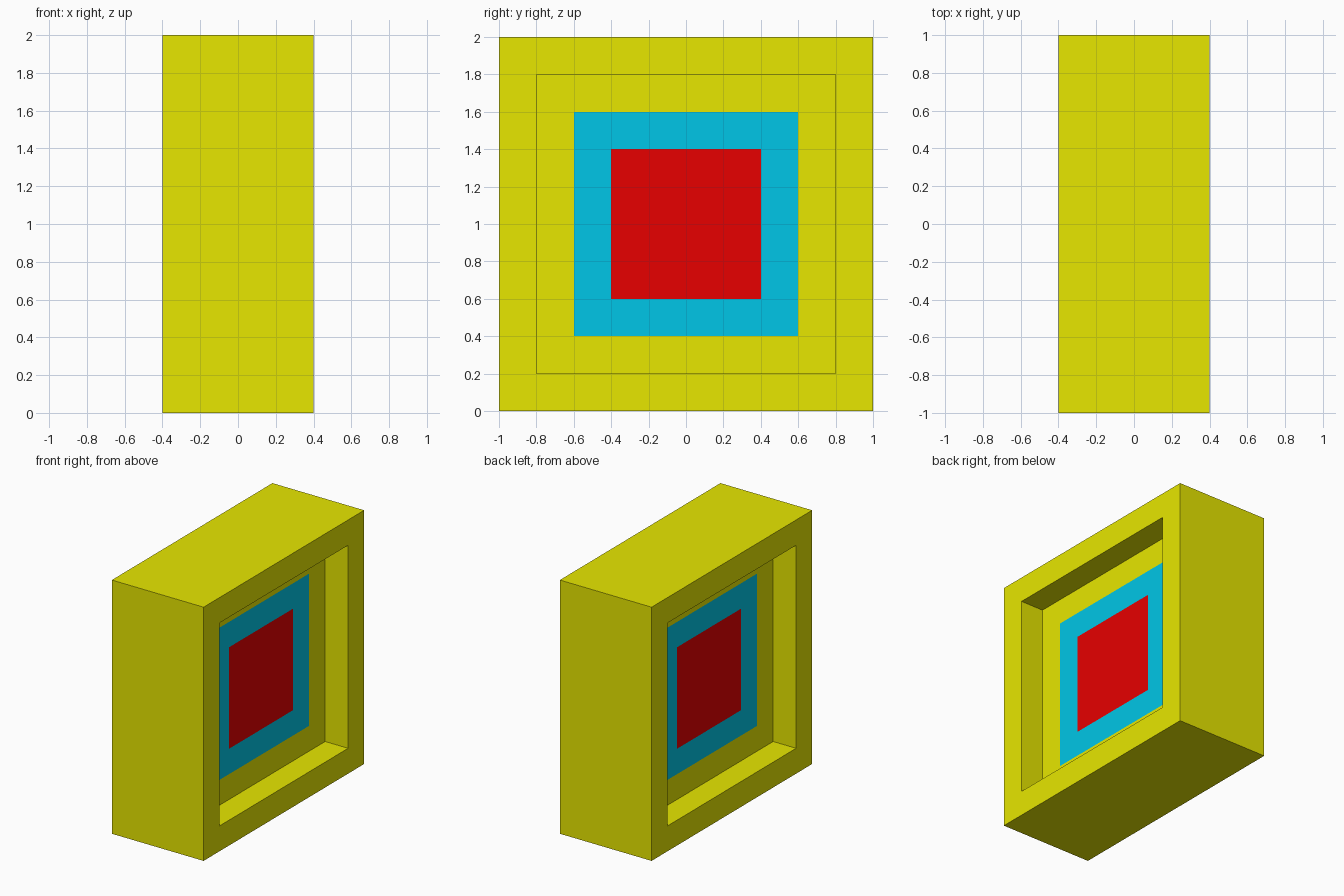
import bpy, bmesh
from mathutils import Vector

if "Cube" in bpy.data.objects:
    bpy.data.objects.remove(bpy.data.objects["Cube"])


def material(name, rgb):
    m = bpy.data.materials.new(name)
    m.diffuse_color = (*rgb, 1.0)
    m.use_nodes = True
    m.node_tree.nodes["Principled BSDF"].inputs["Base Color"].default_value = m.diffuse_color
    return m


def inset(bm, face):
    bmesh.ops.inset_individual(bm, faces=[face], thickness=0.2, use_even_offset=True)


YELLOW, CYAN, RED = 0, 1, 2

# Solid block
bm = bmesh.new()
bmesh.ops.create_cube(bm, size=1.0)
bmesh.ops.scale(bm, vec=(0.8, 2.0, 2.0), verts=bm.verts)
bmesh.ops.translate(bm, vec=(0, 0, 1), verts=bm.verts)
bm.normal_update()

# Recessed panel with concentric coloured squares on both broad sides
for side in (1, -1):
    face = next(f for f in bm.faces if f.normal.x * side > 0.9 and f.calc_area() > 3)
    inset(bm, face)
    face = bmesh.ops.extrude_discrete_faces(bm, faces=[face])["faces"][0]
    bmesh.ops.translate(bm, vec=Vector((-0.2 * side, 0, 0)), verts=face.verts[:])
    bm.normal_update()
    for colour in (CYAN, RED):
        inset(bm, face)
        face.material_index = colour

bmesh.ops.recalc_face_normals(bm, faces=bm.faces)
mesh = bpy.data.meshes.new("recessed_block")
bm.to_mesh(mesh)
bm.free()

for name, rgb in (("yellow", (0.8, 0.8, 0.0)), ("cyan", (0.0, 0.59, 0.83)), ("red", (0.8, 0.0, 0.0))):
    mesh.materials.append(material(name, rgb))
block = bpy.data.objects.new("recessed_block", mesh)
bpy.context.collection.objects.link(block)
